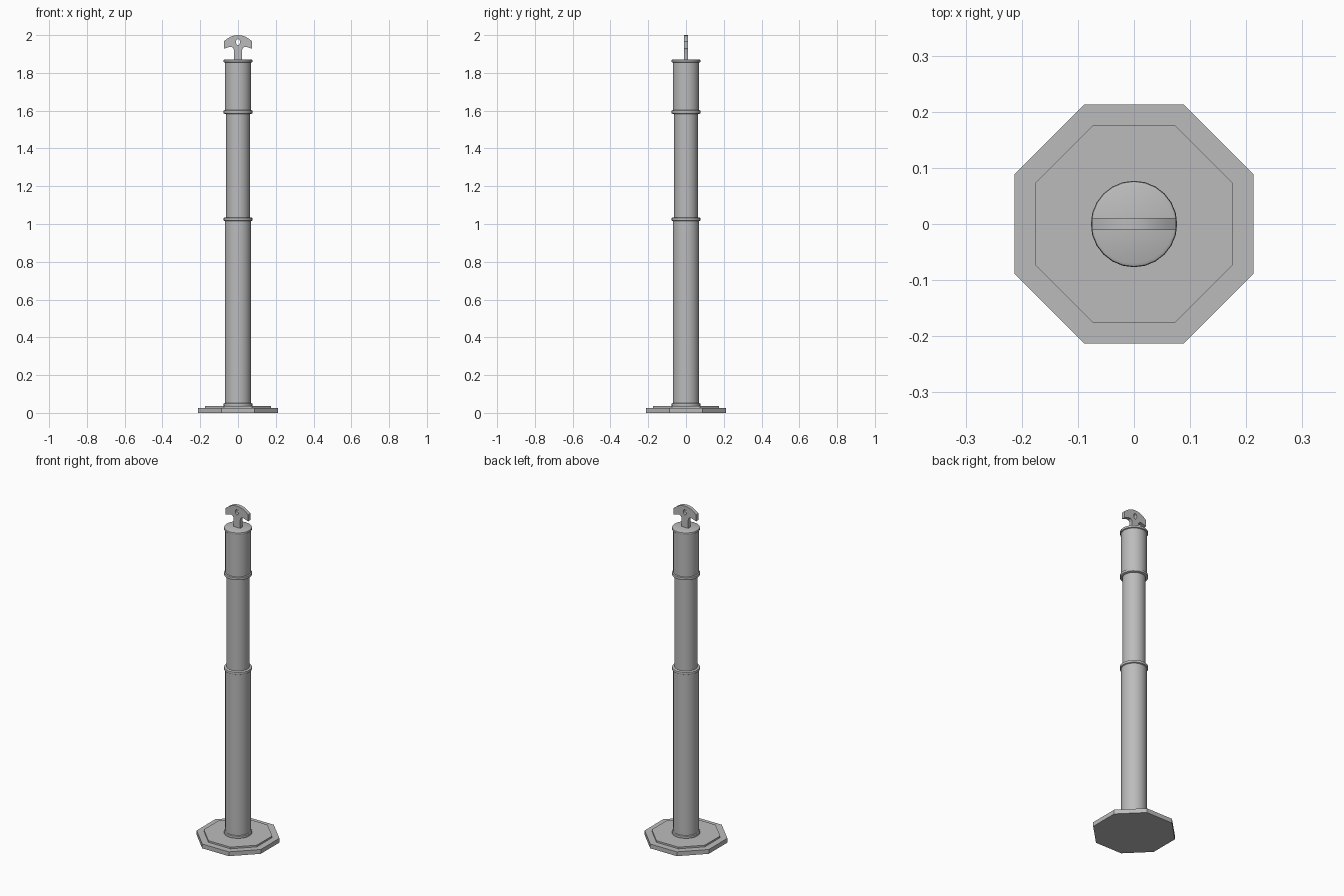
import bpy, bmesh, math

cube = bpy.data.objects.get("Cube")
if cube:
    bpy.data.objects.remove(cube, do_unlink=True)

grey = bpy.data.materials.new("plain_grey")
grey.use_nodes = True
grey.diffuse_color = (0.5, 0.5, 0.5, 1)
grey.node_tree.nodes["Principled BSDF"].inputs["Base Color"].default_value = (0.5, 0.5, 0.5, 1)


def add_object(name, mesh, smooth=False):
    obj = bpy.data.objects.new(name, mesh)
    bpy.context.collection.objects.link(obj)
    mesh.materials.clear()
    mesh.materials.append(grey)
    if smooth:
        bpy.ops.object.select_all(action="DESELECT")
        obj.select_set(True)
        bpy.context.view_layer.objects.active = obj
        bpy.ops.object.shade_smooth_by_angle(angle=math.radians(35))
    return obj


def lathe(name, profile, sides, turn=0.0, smooth=False):
    """Stack rings of (radius, height) and cap both ends."""
    bm = bmesh.new()
    rings = []
    for r, z in profile:
        angles = [turn + math.tau * i / sides for i in range(sides)]
        rings.append([bm.verts.new((r * math.cos(a), r * math.sin(a), z)) for a in angles])
    for low, high in zip(rings, rings[1:]):
        for i in range(sides):
            j = (i + 1) % sides
            bm.faces.new((low[i], low[j], high[j], high[i]))
    bm.faces.new(rings[0][::-1])
    bm.faces.new(rings[-1])
    mesh = bpy.data.meshes.new(name)
    bm.to_mesh(mesh)
    bm.free()
    return add_object(name, mesh, smooth)


def bead(r, z, h, out=0.007):
    """Rounded rim profile, h tall, starting at height z."""
    return [(r, z), (r + out * 0.8, z + h * 0.15), (r + out, z + h * 0.5),
            (r + out * 0.8, z + h * 0.85), (r, z + h)]


# Octagonal foot in two steps
octagon = 1 / math.cos(math.pi / 8)
lathe("base_plate", [(0.213 * octagon, 0), (0.213 * octagon, 0.026)], 8, math.pi / 8)
lathe("base_step", [(0.176 * octagon, 0.02), (0.176 * octagon, 0.036)], 8, math.pi / 8)

# Tubular post with rolled rims
lathe("lower_tube", bead(0.07, 0.034, 0.018) + bead(0.07, 1.015, 0.02), 24, smooth=True)
lathe("middle_tube", [(0.063, 1.02), (0.063, 1.6)], 24, smooth=True)
lathe("upper_tube", bead(0.07, 1.583, 0.02) + bead(0.07, 1.855, 0.017), 24, smooth=True)

# Flat anchor-shaped handle with an oval hole
half = [(0.022, 1.865), (0.022, 1.922), (0.026, 1.932), (0.034, 1.938), (0.044, 1.938),
        (0.055, 1.934), (0.075, 1.928), (0.075, 1.967), (0.057, 1.981), (0.038, 1.992),
        (0.019, 1.998)]
outline = half + [(0, 2.0)] + [(-x, z) for x, z in reversed(half)]
hole = [(0.011 * math.cos(math.tau * i / 12), 1.963 + 0.016 * math.sin(math.tau * i / 12))
        for i in range(12)]
curve = bpy.data.curves.new("handle_outline", "CURVE")
curve.dimensions = "2D"
curve.fill_mode = "BOTH"
curve.extrude = 0.011
for points in (outline, hole):
    spline = curve.splines.new("POLY")
    spline.points.add(len(points) - 1)
    for p, (x, z) in zip(spline.points, points):
        p.co = (x, z, 0, 1)
    spline.use_cyclic_u = True
helper = bpy.data.objects.new("handle_helper", curve)
bpy.context.collection.objects.link(helper)
bpy.context.view_layer.update()
depsgraph = bpy.context.evaluated_depsgraph_get()
handle_mesh = bpy.data.meshes.new_from_object(helper.evaluated_get(depsgraph))
bpy.data.objects.remove(helper, do_unlink=True)
bm = bmesh.new()
bm.from_mesh(handle_mesh)
bmesh.ops.remove_doubles(bm, verts=bm.verts, dist=0.0001)
for v in bm.verts:
    x, z, depth = v.co
    v.co = (x, -depth, z)
bmesh.ops.recalc_face_normals(bm, faces=bm.faces)
bm.to_mesh(handle_mesh)
bm.free()
add_object("handle", handle_mesh, smooth=True)
